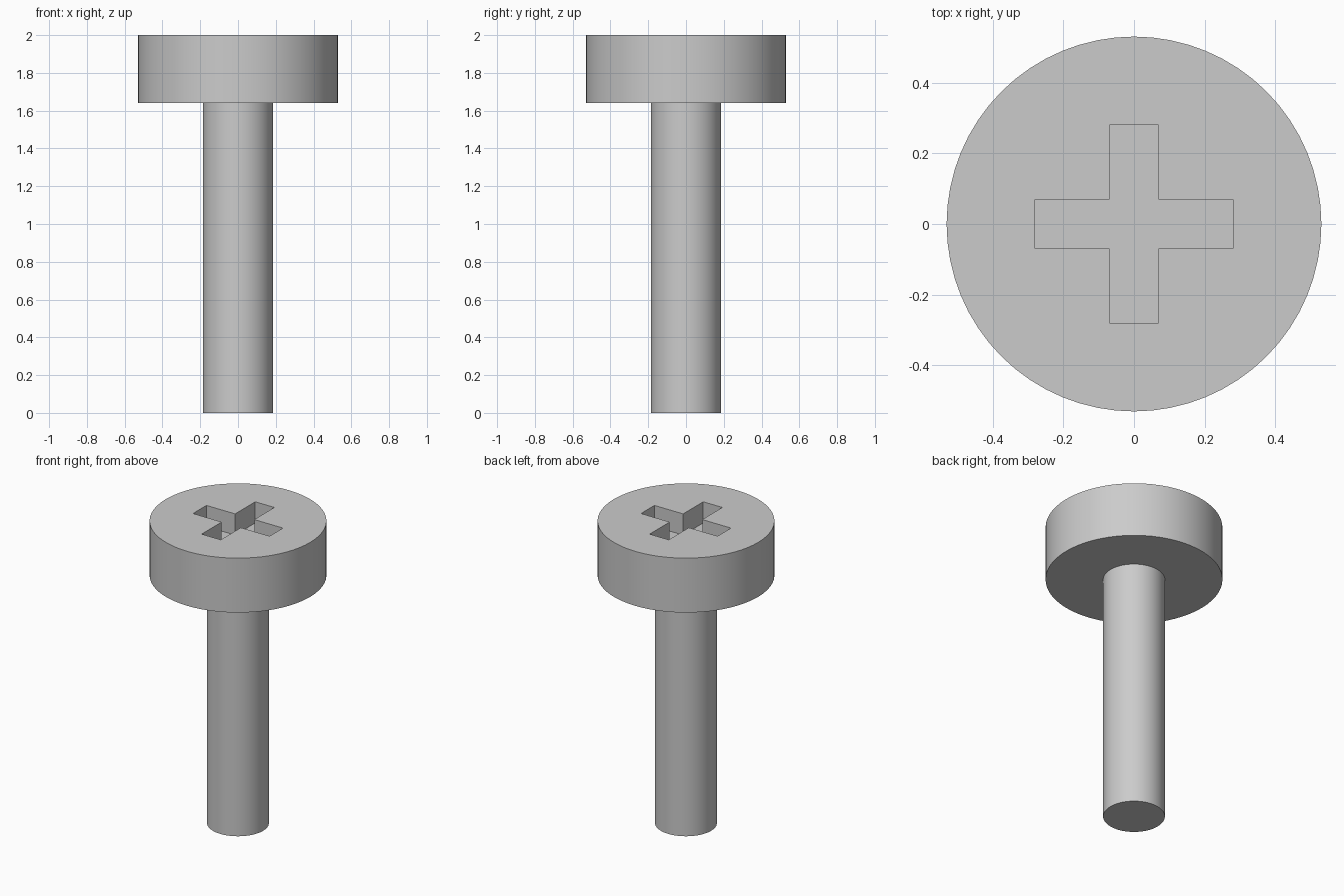
import bpy
import bmesh
from mathutils import Matrix, Vector

HEAD_RADIUS, SHAFT_RADIUS = 0.53, 0.185
TOP, HEAD_BASE = 2.0, 1.64
SLOT_HALF_WIDTH, SLOT_REACH, SLOT_DEPTH = 0.07, 0.28, 0.14

default_cube = bpy.data.objects.get("Cube")
if default_cube:
    bpy.data.objects.remove(default_cube, do_unlink=True)

# Single plain metal colour
steel = bpy.data.materials.new("grey_steel")
steel.use_nodes = True
steel.diffuse_color = (0.6, 0.6, 0.6, 1)
steel.node_tree.nodes["Principled BSDF"].inputs["Base Color"].default_value = steel.diffuse_color


def make_object(name, bm):
    mesh = bpy.data.meshes.new(name)
    bmesh.ops.recalc_face_normals(bm, faces=bm.faces)
    bm.to_mesh(mesh)
    bm.free()
    mesh.materials.append(steel)
    obj = bpy.data.objects.new(name, mesh)
    bpy.context.collection.objects.link(obj)
    return obj


def activate(obj):
    bpy.ops.object.select_all(action="DESELECT")
    obj.select_set(True)
    bpy.context.view_layer.objects.active = obj


def cylinder(name, radius, bottom, top):
    bm = bmesh.new()
    bmesh.ops.create_cone(bm, cap_ends=True, segments=64, radius1=radius, radius2=radius,
                          depth=top - bottom,
                          matrix=Matrix.Translation((0, 0, (bottom + top) / 2)))
    return make_object(name, bm)


# Shaft and head
shaft = cylinder("shaft", SHAFT_RADIUS, 0, HEAD_BASE)
head = cylinder("head", HEAD_RADIUS, HEAD_BASE, TOP)

# Cross-shaped cutter: one arm's three corners turned through four quarters
w, r = SLOT_HALF_WIDTH, SLOT_REACH
arm = [Vector((r, -w, TOP - SLOT_DEPTH)), Vector((r, w, TOP - SLOT_DEPTH)),
       Vector((w, w, TOP - SLOT_DEPTH))]
bm = bmesh.new()
corners = []
for quarter in range(4):
    turn = Matrix.Rotation(quarter * 1.5707963, 3, "Z")
    corners += [bm.verts.new(turn @ p) for p in arm]
floor = bm.faces.new(corners)
walls = bmesh.ops.extrude_face_region(bm, geom=[floor], use_keep_orig=True)
raised = [g for g in walls["geom"] if isinstance(g, bmesh.types.BMVert)]
bmesh.ops.translate(bm, verts=raised, vec=(0, 0, SLOT_DEPTH + 0.1))
cutter = make_object("cross_cutter", bm)
cutter.hide_render = True

# Driver recess cut into the head
cut = head.modifiers.new("cross_recess", "BOOLEAN")
cut.operation = "DIFFERENCE"
cut.solver = "EXACT"
cut.object = cutter
activate(head)
bpy.ops.object.modifier_apply(modifier=cut.name)
bpy.data.objects.remove(cutter, do_unlink=True)

# Round sides smooth, rims and recess crisp
for part in (shaft, head):
    activate(part)
    bpy.ops.object.shade_smooth_by_angle(angle=0.5)
